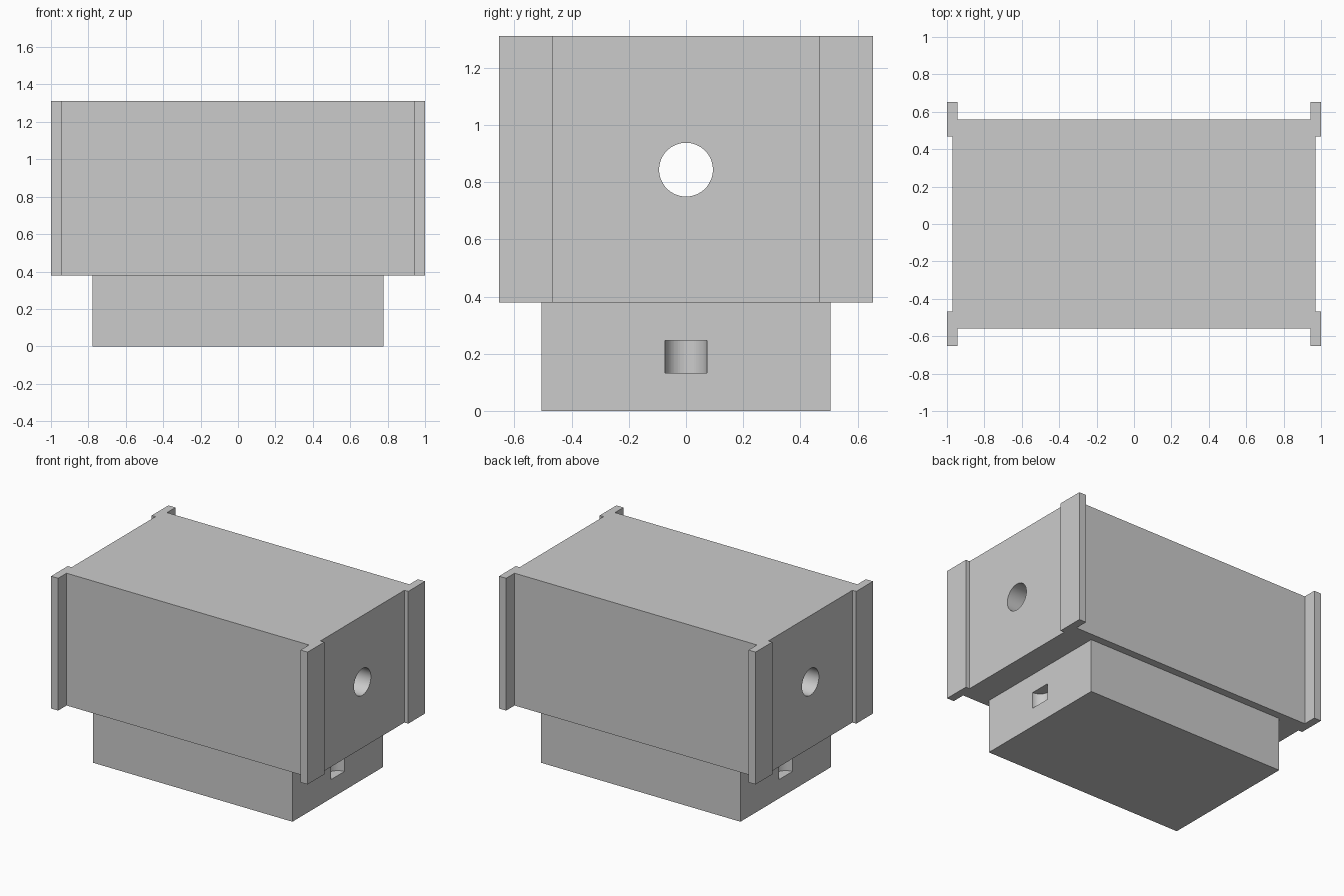
import bpy
import bmesh
import math

cube = bpy.data.objects.get("Cube")
if cube:
    bpy.data.objects.remove(cube, do_unlink=True)

SHELF, TOP = 0.379, 1.311

grey = bpy.data.materials.new("light_grey")
grey.use_nodes = True
grey.diffuse_color = (0.6, 0.6, 0.6, 1)
grey.node_tree.nodes["Principled BSDF"].inputs["Base Color"].default_value = (0.6, 0.6, 0.6, 1)


def prism(name, outline, z0, z1):
    """Extrude a counter-clockwise outline from z0 to z1."""
    bm = bmesh.new()
    face = bm.faces.new([bm.verts.new((x, y, z0)) for x, y in outline])
    moved = bmesh.ops.extrude_face_region(bm, geom=[face])["geom"]
    bmesh.ops.translate(bm, vec=(0, 0, z1 - z0),
                        verts=[v for v in moved if isinstance(v, bmesh.types.BMVert)])
    bmesh.ops.recalc_face_normals(bm, faces=bm.faces)
    mesh = bpy.data.meshes.new(name)
    bm.to_mesh(mesh)
    bm.free()
    mesh.materials.append(grey)
    obj = bpy.data.objects.new(name, mesh)
    bpy.context.collection.objects.link(obj)
    return obj


def cut(target, radius, depth, location, rotation=(0, 0, 0)):
    """Subtract a cylinder from the target and discard the cutter."""
    bpy.ops.mesh.primitive_cylinder_add(vertices=64, radius=radius, depth=depth,
                                        location=location, rotation=rotation)
    cutter = bpy.context.object
    cutter.hide_render = True
    cutter.data.materials.append(grey)
    bpy.ops.object.select_all(action="DESELECT")
    bpy.context.view_layer.objects.active = target
    target.select_set(True)
    mod = target.modifiers.new("bore", "BOOLEAN")
    mod.operation = "DIFFERENCE"
    mod.solver = "EXACT"
    mod.object = cutter
    bpy.ops.object.modifier_apply(modifier=mod.name)
    bpy.data.objects.remove(cutter, do_unlink=True)
    bpy.ops.object.shade_smooth_by_angle(angle=math.radians(30))


# Upper block with a flange at each corner, mirrored from one quadrant
quadrant = [(0.97, 0.467), (1, 0.467), (1, 0.653), (0.945, 0.653), (0.945, 0.559)]
right_half = [(x, -y) for x, y in reversed(quadrant)] + quadrant
outline = right_half + [(-x, -y) for x, y in right_half]
body = prism("body", outline, SHELF, TOP)

# Round bore running the full length of the block
cut(body, 0.094, 3, (0, 0, 0.844), (0, math.pi / 2, 0))

# Narrower base with a half-round pocket in each end
base = prism("base", [(-0.778, -0.505), (0.778, -0.505), (0.778, 0.505), (-0.778, 0.505)],
             0, SHELF)
for side in (-1, 1):
    cut(base, 0.074, 0.114, (side * 0.778, 0, 0.19))
